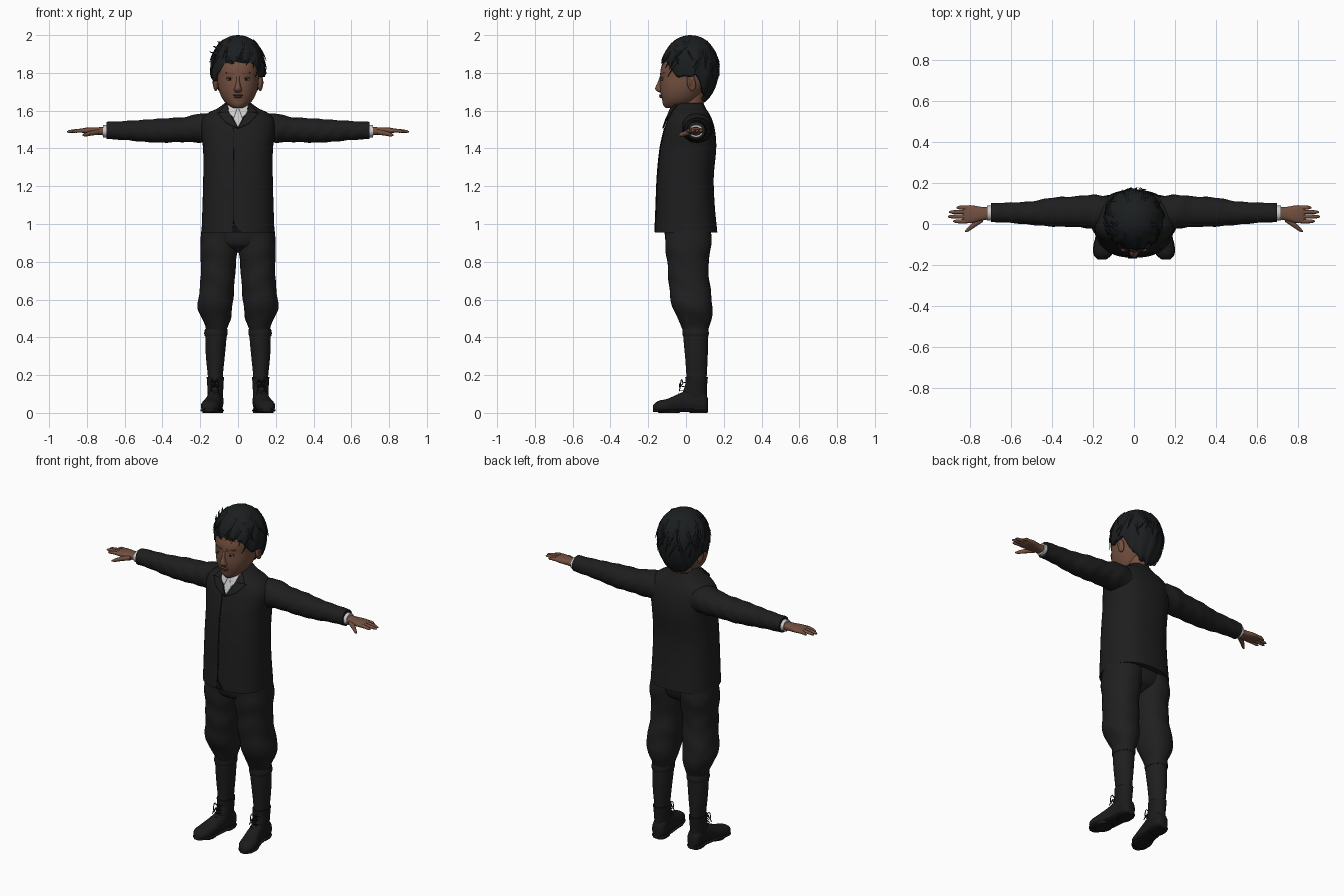
import bpy, bmesh, math, random
from mathutils import Matrix, Vector

if "Cube" in bpy.data.objects:
    bpy.data.objects.remove(bpy.data.objects["Cube"])
random.seed(4)


def material(name, r, g, b):
    m = bpy.data.materials.new(name)
    m.use_nodes = True
    m.diffuse_color = (r, g, b, 1)
    shader = m.node_tree.nodes["Principled BSDF"]
    shader.inputs["Base Color"].default_value = (r, g, b, 1)
    shader.inputs["Roughness"].default_value = 0.8
    return m


WOOL = material("charcoal wool", .013, .013, .013)
SEAM = material("black seam", .005, .005, .005)
CLOTH = material("charcoal trousers", .014, .014, .014)
KNIT = material("dark socks", .013, .013, .013)
LEATHER = material("black leather", .011, .011, .011)
HAIR = material("black hair", .011, .013, .014)
SKIN = material("brown skin", .17, .08, .05)
LIPS = material("lips", .13, .05, .038)
LINEN = material("white linen", .6, .6, .6)
EYES = material("grey eyes", .16, .13, .12)


def finish(name, bm, mat, mirror=False, thick=0):
    bmesh.ops.recalc_face_normals(bm, faces=bm.faces)
    me = bpy.data.meshes.new(name)
    bm.to_mesh(me)
    bm.free()
    ob = bpy.data.objects.new(name, me)
    bpy.context.collection.objects.link(ob)
    me.materials.append(mat)
    if thick:
        s = ob.modifiers.new("Thickness", 'SOLIDIFY')
        s.thickness, s.offset = thick, 0
    if mirror:
        ob.modifiers.new("Mirror", 'MIRROR')
    bpy.ops.object.select_all(action='DESELECT')
    ob.select_set(True)
    bpy.context.view_layer.objects.active = ob
    bpy.ops.object.shade_smooth_by_angle(angle=math.radians(45))
    return ob


def sample(rows, t):
    """Smooth Hermite interpolation of rows keyed by their first value."""
    last = len(rows) - 1
    i = max([k for k in range(last) if rows[k][0] <= t], default=0)
    p, q = rows[i], rows[i + 1]
    o, r = rows[max(i - 1, 0)], rows[min(i + 2, last)]
    h = q[0] - p[0]
    u = min(max((t - p[0]) / h, 0), 1)
    out = []
    for k in range(1, len(p)):
        m0 = (q[k] - o[k]) / (q[0] - o[0]) * h
        m1 = (r[k] - p[k]) / (r[0] - p[0]) * h
        d = q[k] - p[k]
        out.append(p[k] + u * m0 + u * u * (3 * d - 2 * m0 - m1) + u**3 * (m0 + m1 - 2 * d))
    return out


def loft(name, rows, mat, axis='z', n=2.0, steps=24, sides=32, mirror=False,
         ripple=0, freq=60, floor=None):
    """Skin superellipse sections (t, centre a, centre b, radius a, radius b)."""
    rows = sorted(rows)
    bm = bmesh.new()
    rings = []
    for s in range(steps + 1):
        t = rows[0][0] + (rows[-1][0] - rows[0][0]) * s / steps
        ac, bc, ra, rb = sample(rows, t)
        ring = []
        for k in range(sides):
            w = 2 * math.pi * k / sides
            c, d = math.cos(w), math.sin(w)
            f = 1 + ripple * math.sin(freq * t + 2 * math.sin(w * 2) + w)
            a = ac + f * ra * math.copysign(abs(c)**(2 / n), c)
            b = bc + f * rb * math.copysign(abs(d)**(2 / n), d)
            if floor is not None:
                b = max(b, floor)
            ring.append(bm.verts.new({'x': (t, a, b), 'y': (a, t, b), 'z': (a, b, t)}[axis]))
        rings.append(ring)
    for lo, hi in zip(rings, rings[1:]):
        for k in range(sides):
            j = (k + 1) % sides
            bm.faces.new((lo[k], lo[j], hi[j], hi[k]))
    bm.faces.new(rings[0])
    bm.faces.new(rings[-1])
    return finish(name, bm, mat, mirror)


def fb(t, rx, front, back):
    return (t, 0, (front + back) / 2, rx, (back - front) / 2)


def patch(name, corners, rows, n, lift, mat, mirror=False, thick=.004, cuts=10):
    """A four-cornered (x, z) plate draped on the front of a lofted body."""
    bm = bmesh.new()
    c = [Vector(p) for p in corners]
    grid = []
    for i in range(cuts + 1):
        for j in range(cuts + 1):
            u, v = i / cuts, j / cuts
            x, z = c[0].lerp(c[1], u).lerp(c[3].lerp(c[2], u), v)
            cx, cy, rx, ry = sample(rows, z)
            e = max(0, 1 - min(1, abs((x - cx) / rx))**n)**(1 / n)
            grid.append(bm.verts.new((x, cy - ry * e - lift, z)))
    w = cuts + 1
    for i in range(cuts):
        for j in range(cuts):
            a = i * w + j
            bm.faces.new((grid[a], grid[a + 1], grid[a + w + 1], grid[a + w]))
    return finish(name, bm, mat, mirror, thick)


def ball(name, loc, size, mat, mirror=False, turn=0):
    bm = bmesh.new()
    m = Matrix.Translation(loc) @ Matrix.Rotation(turn, 4, 'X') @ Matrix.Diagonal((*size, 1))
    bmesh.ops.create_uvsphere(bm, u_segments=20, v_segments=12, radius=1, matrix=m)
    return finish(name, bm, mat, mirror)


def strand(name, paths, depth, mat, taper=False, mirror=False):
    cu = bpy.data.curves.new(name, 'CURVE')
    cu.dimensions, cu.bevel_depth, cu.bevel_resolution = '3D', depth, 1
    for path in paths:
        sp = cu.splines.new('POLY')
        sp.points.add(len(path) - 1)
        for k, p in enumerate(path):
            sp.points[k].co = (*p, 1)
            sp.points[k].radius = 1 - .9 * k / (len(path) - 1) if taper else 1
    cu.materials.append(mat)
    ob = bpy.data.objects.new(name, cu)
    bpy.context.collection.objects.link(ob)
    if mirror:
        ob.modifiers.new("Mirror", 'MIRROR')


# Jacket body, lapels, shirt front and front opening
jacket = [fb(.955, .193, -.164, .166), fb(1.1, .188, -.158, .152), fb(1.25, .184, -.152, .147),
          fb(1.4, .185, -.137, .16), fb(1.48, .196, -.12, .156), fb(1.54, .196, -.103, .143),
          fb(1.585, .165, -.085, .123), fb(1.612, .108, -.074, .105), fb(1.64, .07, -.052, .093)]
loft("jacket", jacket, WOOL, n=2.4, steps=44, sides=48)
patch("shirt_front", [(-.06, 1.632), (.06, 1.632), (.002, 1.515), (-.002, 1.515)],
      jacket, 2.4, .003, LINEN)
patch("shirt_collar_wing", [(.004, 1.615), (.05, 1.634), (.052, 1.59), (.022, 1.562)],
      jacket, 2.4, .008, LINEN, True)
patch("lapel", [(.0, 1.505), (.052, 1.6), (.108, 1.587), (.062, 1.535)],
      jacket, 2.4, .009, WOOL, True, .007)
patch("jacket_collar", [(.048, 1.592), (.058, 1.636), (.066, 1.63), (.1, 1.59)],
      jacket, 2.4, .011, WOOL, True, .007)
patch("front_opening", [(-.027, 1.51), (-.023, 1.51), (-.021, 1.0), (-.026, 1.0)],
      jacket, 2.4, .002, SEAM)
patch("hem_cutaway", [(-.026, 1.01), (-.021, 1.01), (.015, .957), (-.03, .957)],
      jacket, 2.4, .002, SEAM)

# Sleeves, cuffs and hands
loft("sleeve", [(.1, .055, 1.505, .075, .07), (.2, .06, 1.508, .082, .077), (.28, .06, 1.5, .075, .066),
                (.4, .058, 1.495, .07, .064), (.5, .053, 1.493, .057, .058), (.6, .055, 1.495, .05, .05),
                (.695, .055, 1.495, .046, .046)], WOOL, 'x', 2.1, 44, mirror=True, ripple=.022, freq=75)
loft("shirt_cuff", [(.66, .053, 1.492, .036, .034), (.715, .053, 1.492, .036, .033)],
     LINEN, 'x', steps=3, mirror=True)
loft("palm", [(.69, .054, 1.491, .029, .024), (.74, .05, 1.492, .033, .02), (.79, .048, 1.494, .043, .017),
              (.82, .047, 1.494, .042, .013), (.835, .047, 1.493, .034, .006)], SKIN, 'x', 2.4, mirror=True)
for finger, y, tip in (("index", .013, .88), ("middle", .036, .905), ("ring", .058, .9), ("little", .08, .865)):
    loft(finger + "_finger", [(.8, y * .95 + .002, 1.494, .0105, .011), (.845, y, 1.494, .0098, .0095),
                              (tip - .012, y, 1.49, .008, .0075), (tip, y, 1.488, .003, .003)],
         SKIN, 'x', steps=12, sides=12, mirror=True)
loft("thumb", [(.735, .025, 1.487, .014, .014), (.78, -.004, 1.48, .015, .013),
               (.807, -.026, 1.473, .011, .01), (.822, -.036, 1.47, .004, .004)],
     SKIN, 'x', steps=12, sides=14, mirror=True)

# Knee breeches gathered below the knee
loft("breeches_seat", [fb(.85, .07, -.04, .06), fb(.89, .15, -.1, .115), fb(.99, .185, -.115, .138)],
     CLOTH, n=2.3)
loft("breeches_leg", [(.436, .114, .05, .054, .066), (.46, .113, .05, .06, .075), (.5, .115, .046, .077, .09),
                      (.56, .122, .034, .092, .106), (.66, .111, .02, .091, .109), (.78, .104, .01, .092, .108),
                      (.88, .1, .012, .1, .121), (.98, .095, .01, .096, .123)],
     CLOTH, n=2.2, steps=40, mirror=True, ripple=.018, freq=48)

# Socks with a turned top
loft("sock", [(.12, .119, .056, .036, .05), (.2, .12, .056, .04, .054), (.3, .12, .055, .05, .06),
              (.4, .117, .051, .056, .065), (.46, .115, .05, .055, .064)], KNIT, mirror=True)
loft("sock_top", [(.405, .117, .051, .058, .067), (.42, .117, .051, .062, .07), (.445, .115, .05, .06, .068)],
     KNIT, steps=6, mirror=True)

# Ankle boots turned slightly outwards
shoe = [(-.174, .155, .026, .018, .014), (-.15, .152, .032, .042, .03), (-.1, .144, .037, .05, .037),
        (-.04, .131, .05, .044, .05), (.02, .122, .062, .041, .062), (.08, .118, .06, .041, .06),
        (.108, .118, .05, .034, .045), (.116, .118, .045, .022, .033)]
loft("shoe_upper", shoe, LEATHER, 'y', 2.3, 30, mirror=True, floor=.013)
loft("shoe_shaft", [(.04, .12, .05, .038, .064), (.1, .12, .046, .041, .064), (.15, .12, .054, .043, .058),
                    (.19, .12, .056, .046, .06)], LEATHER, mirror=True)
loft("shoe_sole", [(y, x, .013, r * 1.06, .008) for y, x, z, r, h in shoe], LEATHER, 'y', 3, 30, mirror=True)
loft("shoe_ball", [(0, .142, -.09, .045, .055), (.016, .142, -.09, .05, .07)], LEATHER, steps=2, mirror=True)
loft("shoe_heel", [(0, .118, .067, .039, .048), (.022, .118, .067, .038, .048)],
     LEATHER, n=2.8, steps=2, mirror=True)
bows = []
for side in (-1, 1):
    bows.append([(.124 + side * .02 * math.sin(a), -.016 - .018 * math.sin(a / 2),
                  .155 + .022 * math.sin(2 * a)) for a in [k * math.pi / 8 for k in range(9)]])
    bows.append([(.124, -.018, .155), (.124 + side * .015, -.03, .14), (.124 + side * .022, -.036, .115)])
for z in (.1, .12, .14, .16):
    bows.append([(.1, -.004 - (.16 - z) * .3, z), (.124, -.012 - (.16 - z) * .45, z), (.146, -.004 - (.16 - z) * .3, z)])
strand("boot_laces", bows, .0028, LEATHER, mirror=True)

# Neck, head and face
loft("neck", [(1.56, 0, .03, .064, .064), (1.63, 0, .03, .057, .06), (1.71, 0, .04, .06, .062)], SKIN)
loft("shirt_collar", [(1.58, 0, .028, .068, .074), (1.635, 0, .028, .062, .067)], LINEN, steps=4)
head = [fb(1.614, .026, -.108, -.03), fb(1.628, .05, -.12, .02), fb(1.655, .077, -.126, .055),
        fb(1.69, .095, -.134, .085), fb(1.73, .106, -.138, .115), fb(1.78, .111, -.136, .135),
        fb(1.82, .116, -.134, .145), fb(1.87, .117, -.117, .145), fb(1.93, .095, -.085, .12), fb(1.97, .04, -.03, .07)]
loft("head", head, SKIN, n=2.15, steps=40, sides=40)
loft("nose", [(1.696, 0, -.132, .012, .01), (1.71, 0, -.138, .02, .024), (1.725, 0, -.139, .016, .023),
              (1.75, 0, -.136, .01, .014), (1.785, 0, -.13, .008, .008)], SKIN, steps=14, sides=18)
ball("nostril_wing", (.013, -.138, 1.71), (.009, .013, .009), SKIN, True)
ball("upper_lip", (0, -.131, 1.682), (.026, .012, .005), LIPS)
ball("lower_lip", (0, -.13, 1.673), (.022, .012, .006), LIPS)
ball("eye", (.043, -.126, 1.766), (.018, .007, .0075), EYES, True)
ball("iris", (.043, -.1325, 1.766), (.0065, .002, .0065), SEAM, True)
ball("eyelid", (.043, -.125, 1.774), (.021, .009, .004), SKIN, True)
patch("eyebrow", [(.018, 1.79), (.066, 1.796), (.066, 1.801), (.018, 1.799)], head, 2.15, .001, LIPS, True, .002)
ball("ear", (.118, .028, 1.747), (.014, .023, .044), SKIN, True, .2)
ball("ear_hollow", (.13, .024, 1.75), (.004, .011, .022), LIPS, True, .2)


# Hair cap with a low nape, temple locks and a slanted fringe
def hair_point(ang, z, lift=0):
    d = (z - 1.83) / (.17 if z > 1.83 else .21)
    r = math.sqrt(max(0, 1 - abs(d)**2.15)) + lift
    return (.144 * r * math.sin(ang), .024 - .148 * r * math.cos(ang), z)


hairline = [(0, 1.852), (.55, 1.845), (.9, 1.80), (1.15, 1.768), (1.5, 1.775),
            (1.8, 1.775), (2.1, 1.71), (2.5, 1.66), (3.15, 1.645)]
bm = bmesh.new()
rings, SEG, ROWS = [], 96, 22
for r in range(1, ROWS + 1):
    ring = []
    for k in range(SEG):
        ang = -math.pi + 2 * math.pi * k / SEG
        low = sample(hairline, abs(ang))[0] + .006 * math.sin(ang * 11) + .008 * math.sin(ang)
        u = r / ROWS
        z = 2 - (2 - low) * u**1.6
        ring.append(bm.verts.new(hair_point(ang, z, .022 * u * math.sin(ang * 13 + 5 * u))))
    rings.append(ring)
crown = bm.verts.new((0, .024, 2))
for k in range(SEG):
    j = (k + 1) % SEG
    bm.faces.new((crown, rings[0][k], rings[0][j]))
    for lo, hi in zip(rings, rings[1:]):
        bm.faces.new((lo[k], lo[j], hi[j], hi[k]))
cap = finish("hair", bm, HAIR, thick=.022)
cap.modifiers["Thickness"].offset = -1

# Loose locks lying over the cap
locks = []
for k in range(46):
    ang, z = random.uniform(-math.pi, math.pi), random.uniform(1.86, 1.975)
    drift = random.uniform(-.5, .5)
    drop = min(.1, z - sample(hairline, abs(ang))[0])
    locks.append([hair_point(ang + drift * s / 6, z - drop * s / 6, -.04 + .1 * (s / 6)**1.5) for s in range(7)])
for z in (1.9, 1.93, 1.955):
    locks.append([hair_point(-1.0 - .12 * s, z + .003 * s, -.04 + .05 * s) for s in range(5)])
strand("hair_locks", locks, .009, HAIR, taper=True)
